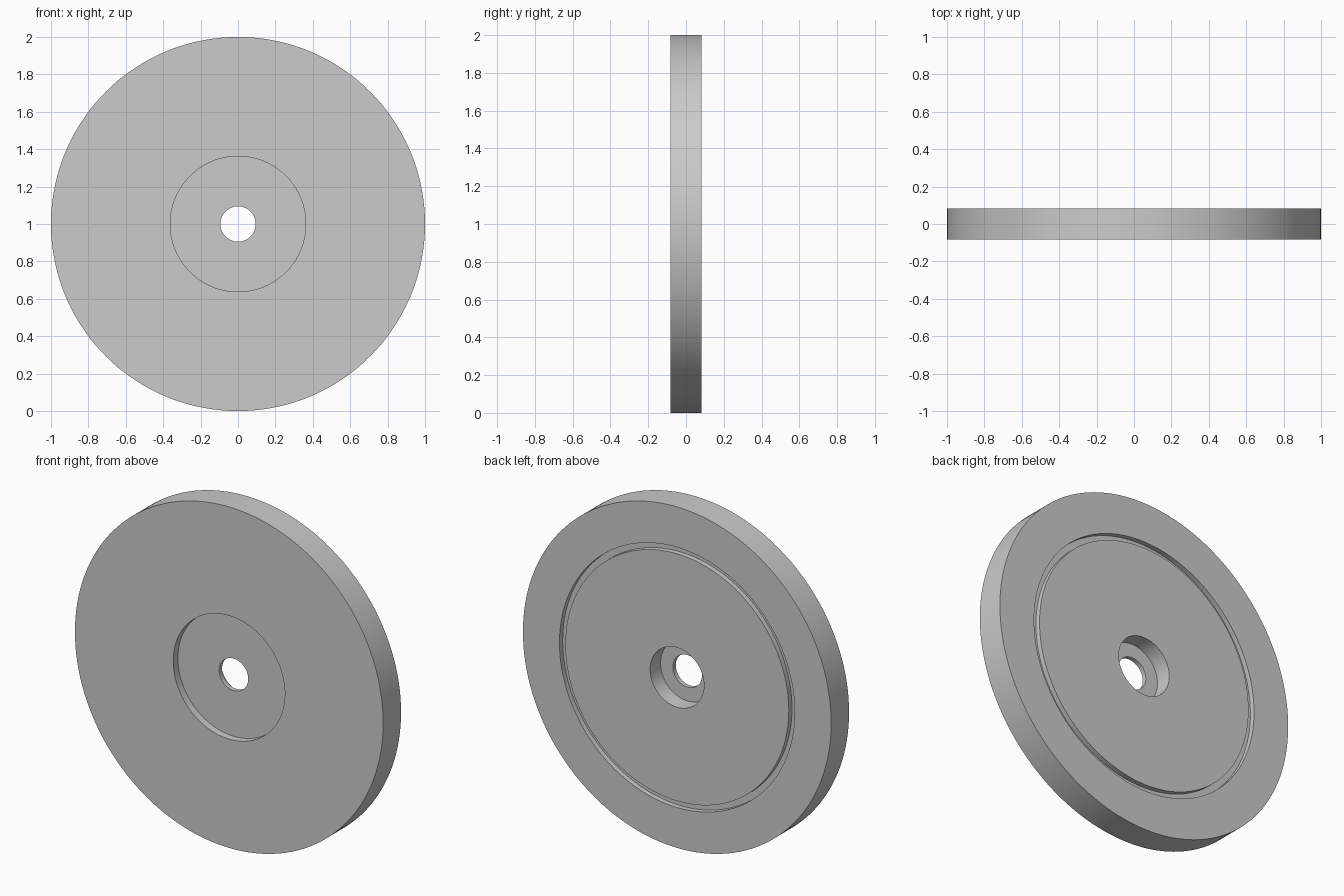
import bpy, bmesh, math
from mathutils import Vector, Matrix

SEGMENTS = 144
HALF = 0.083          # half of the disc thickness

cube = bpy.data.objects.get("Cube")
if cube:
    bpy.data.objects.remove(cube, do_unlink=True)

grey = bpy.data.materials.new("plain grey")
grey.use_nodes = True
colour = (0.6, 0.6, 0.6, 1)
grey.diffuse_color = colour
grey.node_tree.nodes["Principled BSDF"].inputs["Base Color"].default_value = colour

# Closed cross-section as (radius, y), from the front of the bore round to the back
bore, recess, counterbore = 0.094, 0.362, 0.175
web_front, web_back = -0.04, -0.014
groove_in, groove_out, groove_floor = 0.725, 0.763, HALF - 0.03
profile = [
    (bore, web_front), (recess, web_front), (recess, -HALF),
    (1, -HALF), (1, HALF),
    (groove_out, HALF), (groove_out, groove_floor),
    (groove_in, groove_floor), (groove_in, HALF),
    (counterbore, HALF), (counterbore, web_back), (bore, web_back),
]

# Turn the section around the y axis
bm = bmesh.new()
verts = [bm.verts.new((r, y, 0)) for r, y in profile]
edges = [bm.edges.new((a, b)) for a, b in zip(verts, verts[1:] + verts[:1])]
bmesh.ops.spin(bm, geom=verts + edges, cent=(0, 0, 0), axis=(0, 1, 0),
               angle=math.tau, steps=SEGMENTS, use_merge=True)
bmesh.ops.remove_doubles(bm, verts=bm.verts, dist=1e-5)
bmesh.ops.recalc_face_normals(bm, faces=bm.faces)
bmesh.ops.transform(bm, matrix=Matrix.Translation(Vector((0, 0, 1))), verts=bm.verts)

mesh = bpy.data.meshes.new("wheel_disc")
bm.to_mesh(mesh)
bm.free()
mesh.materials.append(grey)
disc = bpy.data.objects.new("wheel_disc", mesh)
bpy.context.collection.objects.link(disc)

# Smooth round walls with crisp edges
bpy.ops.object.select_all(action="DESELECT")
disc.select_set(True)
bpy.context.view_layer.objects.active = disc
bpy.ops.object.shade_smooth_by_angle(angle=math.radians(30))
